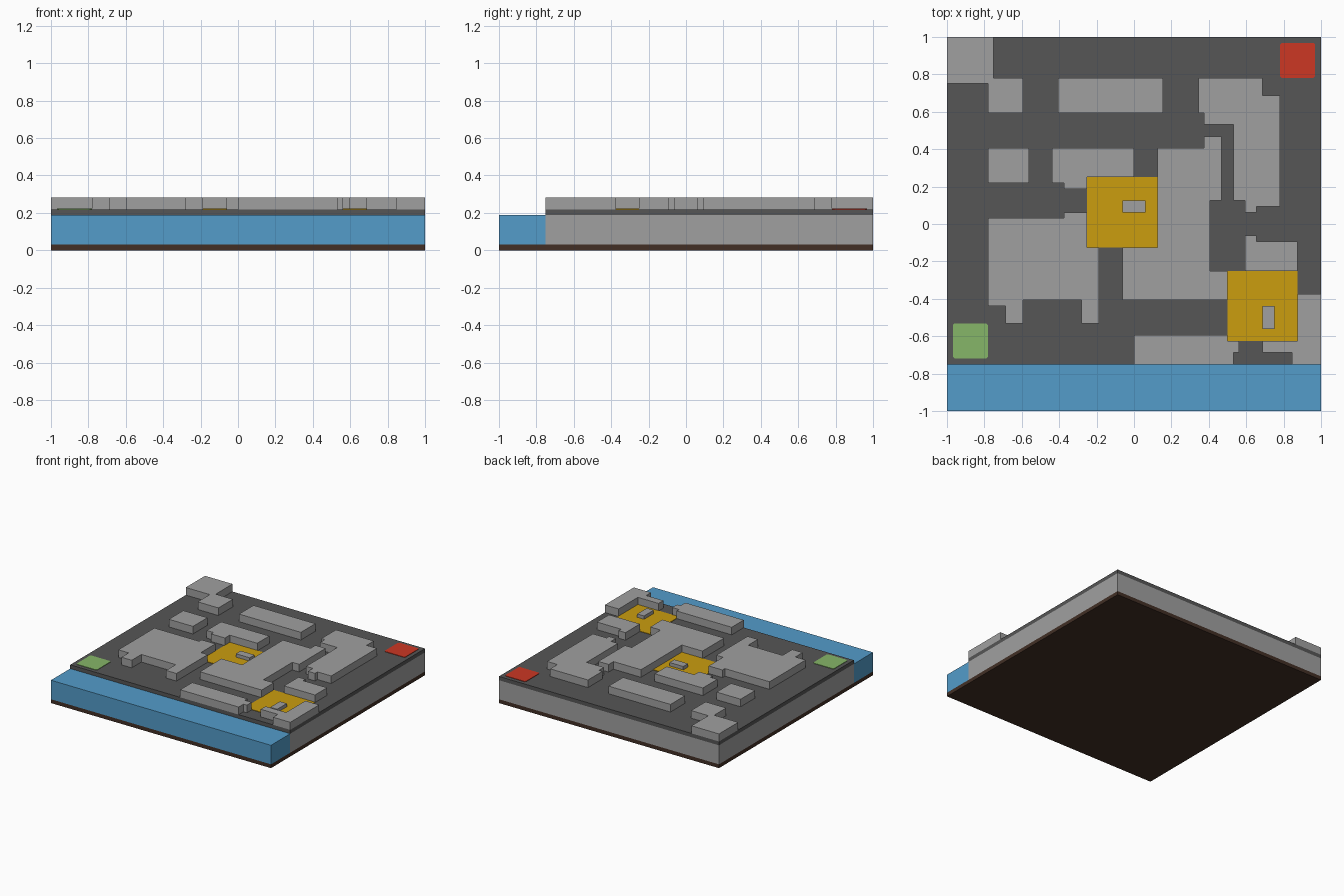
import bpy
import bmesh

cube = bpy.data.objects.get("Cube")
if cube:
    bpy.data.objects.remove(cube, do_unlink=True)

U = 1 / 32  # grid unit of the layout


def material(name, rgb):
    lin = [(c / 255 / 12.92) if c <= 10 else ((c / 255 + 0.055) / 1.055) ** 2.4 for c in rgb]
    m = bpy.data.materials.new(name)
    m.use_nodes = True
    m.diffuse_color = (*lin, 1)
    m.node_tree.nodes["Principled BSDF"].inputs["Base Color"].default_value = (*lin, 1)
    return m


GREY = material("light grey", (160, 160, 160))
DARK = material("dark grey", (86, 86, 86))
BLUE = material("water blue", (83, 156, 202))
GOLD = material("ochre", (203, 157, 15))
RED = material("red", (204, 55, 36))
GREEN = material("green", (134, 182, 104))
BROWN = material("dark brown", (66, 47, 37))


def prism(name, outline, z0, z1, mat):
    """Extrude an outline given in grid units between two heights in grid units."""
    bm = bmesh.new()
    base = bm.faces.new([bm.verts.new((x * U, y * U, z0 * U)) for x, y in outline])
    top = bmesh.ops.extrude_face_region(bm, geom=[base])["geom"]
    verts = [g for g in top if isinstance(g, bmesh.types.BMVert)]
    bmesh.ops.translate(bm, verts=verts, vec=(0, 0, (z1 - z0) * U))
    bmesh.ops.recalc_face_normals(bm, faces=bm.faces)
    mesh = bpy.data.meshes.new(name)
    bm.to_mesh(mesh)
    bm.free()
    mesh.materials.append(mat)
    obj = bpy.data.objects.new(name, mesh)
    bpy.context.collection.objects.link(obj)
    return obj


def box(name, x0, x1, y0, y1, z0, z1, mat):
    return prism(name, [(x0, y0), (x1, y0), (x1, y1), (x0, y1)], z0, z1, mat)


def wall(name, outline):
    return prism(name, outline, 7, 9, GREY)


def pad(name, x0, y0, mat, size=6, c=0.3):
    """Thin square plate with clipped corners."""
    x1, y1 = x0 + size, y0 + size
    pts = [(x0 + c, y0), (x1 - c, y0), (x1, y0 + c), (x1, y1 - c),
           (x1 - c, y1), (x0 + c, y1), (x0, y1 - c), (x0, y0 + c)]
    return prism(name, pts, 7, 7.12, mat)


# Layered slab with a water channel along the front
box("base_plate", -32, 32, -32, 32, 0, 1, BROWN)
box("water_channel", -32, 32, -32, -24, 1, 6, BLUE)
box("stone_block", -32, 32, -24, 32, 1, 6, GREY)
box("floor", -32, 32, -24, 32, 6, 7, DARK)

# Start and goal pads, capture areas with crates
pad("green_pad", -31, -23, GREEN)
pad("red_pad", 25, 25, RED)
box("centre_area", -8, 4, -4, 8, 7, 7.12, GOLD)
box("right_area", 16, 28, -20, -8, 7, 7.12, GOLD)
box("centre_crate", -2, 2, 2, 4, 7.12, 8, GREY)
box("right_crate", 22, 24, -18, -14, 7.12, 8, GREY)

# Raised walls
box("back_wall", -13, 5, 19, 25, 7, 9, GREY)
box("left_wall", -25, -18, 7, 13, 7, 9, GREY)
wall("corner_wall", [(-32, 24), (-25, 24), (-25, 19), (-19, 19), (-19, 25), (-24, 25),
                     (-24, 32), (-32, 32)])
wall("centre_back_wall", [(-14, 7), (-12, 7), (-12, 6), (-8, 6), (-8, 8), (0, 8),
                          (0, 13), (-14, 13)])
wall("left_building", [(-25, 1), (-12, 1), (-12, 2), (-8, 2), (-8, -4), (-6, -4), (-6, -17),
                       (-9, -17), (-9, -13), (-19, -13), (-19, -17), (-22, -17),
                       (-22, -14), (-25, -14)])
wall("centre_building", [(4, 13), (12, 13), (12, 15), (15, 15), (15, 4), (13, 4), (13, -8),
                         (16, -8), (16, -13), (-2, -13), (-2, -4), (4, -4)])
wall("right_building", [(11, 25), (22, 25), (22, 22), (25, 22), (25, 3), (21, 3), (21, 2),
                        (19, 2), (19, 4), (17, 4), (17, 17), (12, 17), (12, 19), (11, 19)])
wall("right_small_wall", [(19, -2), (21, -2), (21, -3), (28, -3), (28, -8), (19, -8)])
wall("front_right_wall", [(28, -12), (32, -12), (32, -24), (27, -24), (27, -22), (22, -22),
                          (22, -20), (28, -20)])
wall("front_wall", [(0, -19), (16, -19), (16, -20), (18, -20), (18, -22), (17, -22),
                    (17, -24), (0, -24)])
